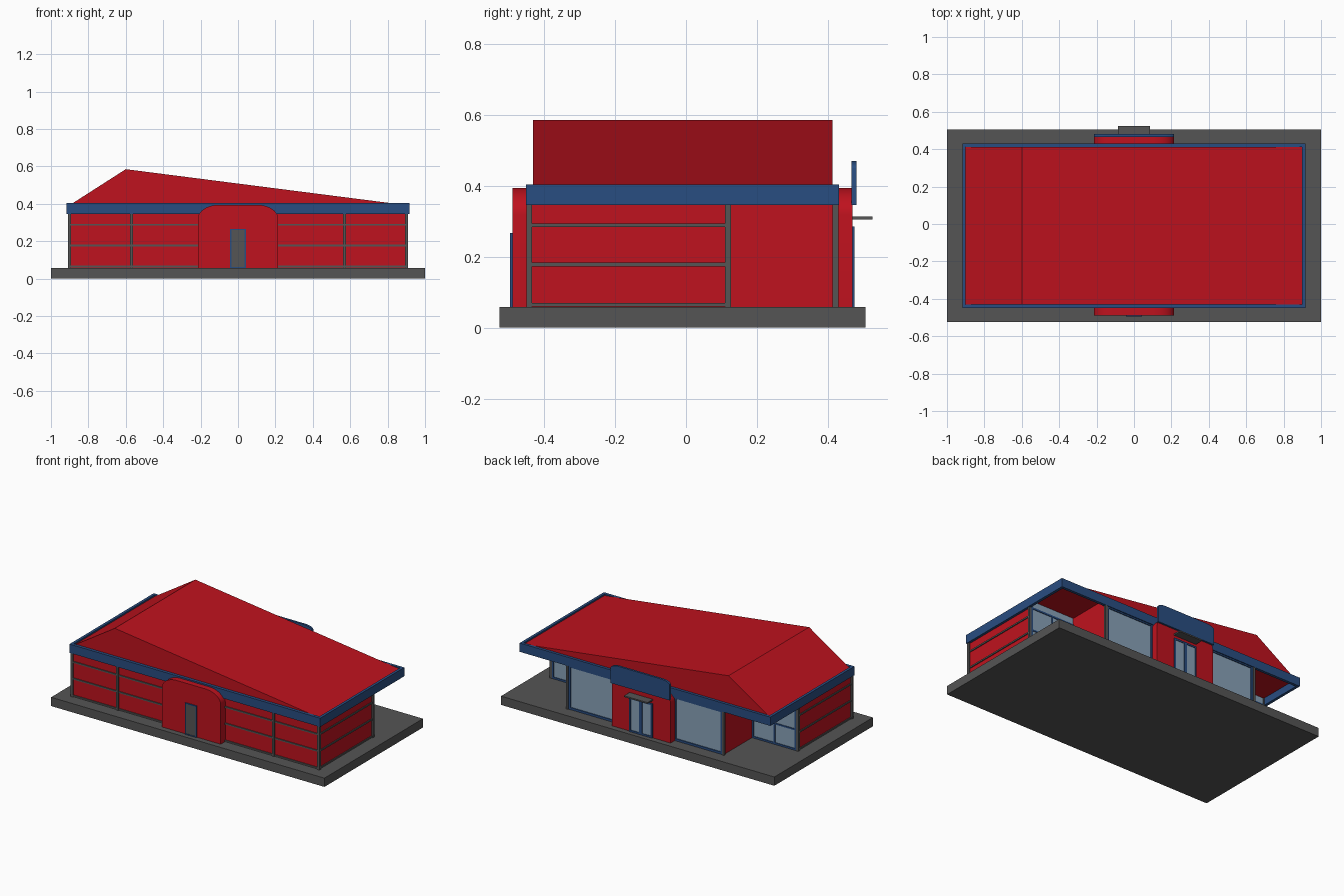
import bpy, bmesh, math

if "Cube" in bpy.data.objects:
    bpy.data.objects.remove(bpy.data.objects["Cube"])

def mat(name, c):
    m = bpy.data.materials.new(name)
    m.diffuse_color = (*c, 1)
    m.use_nodes = True
    m.node_tree.nodes["Principled BSDF"].inputs["Base Color"].default_value = m.diffuse_color
    return m

RED = mat("red", (0.52, 0.006, 0.013))
BLUE = mat("blue", (0.022, 0.075, 0.22))
GLASS = mat("glass", (0.25, 0.36, 0.48))
GREY = mat("dark_grey", (0.09, 0.09, 0.09))

def finish(name, bm, m):
    bmesh.ops.recalc_face_normals(bm, faces=bm.faces)
    me = bpy.data.meshes.new(name)
    bm.to_mesh(me)
    bm.free()
    ob = bpy.data.objects.new(name, me)
    bpy.context.collection.objects.link(ob)
    me.materials.append(m)
    return ob

def box(name, x, y, z, m):
    bm = bmesh.new()
    bmesh.ops.create_cube(bm, size=1)
    for v in bm.verts:
        for i, (a, b) in enumerate((x, y, z)):
            v.co[i] = (a + b) / 2 + v.co[i] * (b - a)
    return finish(name, bm, m)

def prism(name, pts, y0, y1, m):
    """Extrude an x-z outline along y."""
    bm = bmesh.new()
    f = bm.faces.new([bm.verts.new((x, y0, z)) for x, z in pts])
    ext = bmesh.ops.extrude_face_region(bm, geom=[f])["geom"]
    for v in ext:
        if isinstance(v, bmesh.types.BMVert):
            v.co.y = y1
    return finish(name, bm, m)

def arch(w, z0, z1, rx, rz, n=10):
    """Outline with rounded upper corners."""
    pts = [(-w, z0), (w, z0)]
    for s in (1, -1):
        arc = [(s * (w - rx + rx * math.cos(t)), z1 - rz + rz * math.sin(t))
               for t in (math.pi / 2 * i / n for i in range(n + 1))]
        pts += arc if s == 1 else arc[::-1]
    return pts

def smooth(ob):
    bpy.ops.object.select_all(action='DESELECT')
    ob.select_set(True)
    bpy.context.view_layer.objects.active = ob
    bpy.ops.object.shade_smooth_by_angle(angle=math.radians(35))

def frame(name, x, z, y, t, m, d=0.008):
    """Rectangular frame in the x-z plane, centred on y."""
    yy = (y - d, y + d)
    for i in (0, 1):
        a = x[0] if i == 0 else x[1] - t
        box(f"{name}_stile", (a, a + t), yy, z, m)
        b = z[0] if i == 0 else z[1] - t
        box(f"{name}_rail", (x[0] + t, x[1] - t), yy, (b, b + t), m)

Z0, Z1 = 0.058, 0.392
RAILS = (0.065, 0.178, 0.288)

# Base slab
box("base_slab", (-1, 1), (-0.525, 0.505), (0, Z0), GREY)

# Roof and fascia band
prism("roof", [(-0.9, 0.393), (0.9, 0.393), (-0.6, 0.585)], -0.43, 0.412, RED)
for x in ((-0.918, -0.9), (0.898, 0.916)):
    box("fascia_side", x, (-0.45, 0.43), (0.345, 0.403), BLUE)
for name, y in (("front", (-0.45, -0.43)), ("back", (0.412, 0.43))):
    box("fascia_" + name, (-0.9, 0.898), y, (0.345, 0.403), BLUE)

# Front wall with rails
box("front_wall", (-0.9, 0.9), (-0.44, -0.425), (Z0, Z1), RED)
for z in RAILS:
    box("front_rail", (-0.9, 0.9), (-0.446, -0.43), (z - 0.005, z + 0.005), GREY)

for s in (-1, 1):
    def X(a, b):
        return tuple(sorted((s * a, s * b)))
    # Side wall, rails and posts
    box("side_wall", X(0.885, 0.9), (-0.43, 0.118), (Z0, Z1), RED)
    for z in RAILS:
        box("side_rail", X(0.89, 0.906), (-0.44, 0.115), (z - 0.005, z + 0.005), GREY)
    for x, y in ((0.902, -0.441), (0.57, -0.441), (0.902, 0.118), (0.57, 0.421)):
        box("post", X(x - 0.008, x + 0.008), (y - 0.008, y + 0.008), (Z0, Z1), GREY)
    # Porch return wall and porch window
    box("porch_wall", X(0.555, 0.57), (0.11, 0.42), (Z0, Z1), RED)
    box("porch_glass", X(0.57, 0.895), (0.113, 0.121), (Z0, Z1), GLASS)
    frame("porch_frame", X(0.57, 0.895), (Z0, 0.35), 0.117, 0.012, BLUE)
    box("porch_mullion", X(0.728, 0.738), (0.109, 0.125), (Z0, 0.35), BLUE)
    box("porch_transom", X(0.57, 0.895), (0.109, 0.125), (0.19, 0.2), BLUE)
    # Back display window
    box("display_glass", X(0.2, 0.562), (0.408, 0.418), (Z0, Z1), GLASS)
    frame("display_frame", X(0.21, 0.562), (Z0, 0.35), 0.416, 0.014, BLUE)

# Rounded door surrounds
outline = arch(0.215, Z0, 0.394, 0.11, 0.075)
smooth(prism("front_surround", outline, -0.488, -0.43, RED))
smooth(prism("back_surround", outline, 0.405, 0.468, RED))

# Front door
box("front_door", (-0.036, 0.036), (-0.492, -0.48), (Z0, 0.26), GREY)
frame("front_door_frame", (-0.042, 0.042), (Z0 - 0.002, 0.266), -0.487, 0.007, BLUE)

# Back double door
box("back_door_glass", (-0.08, 0.08), (0.46, 0.471), (Z0, 0.28), GLASS)
for x in ((-0.085, 0), (0, 0.085)):
    frame("back_door_frame", x, (Z0, 0.285), 0.467, 0.011, BLUE)

# Door canopy and sign board
box("door_canopy", (-0.085, 0.085), (0.44, 0.525), (0.304, 0.313), GREY)
smooth(prism("sign_board", arch(0.215, 0.345, 0.47, 0.06, 0.022), 0.466, 0.48, BLUE))
